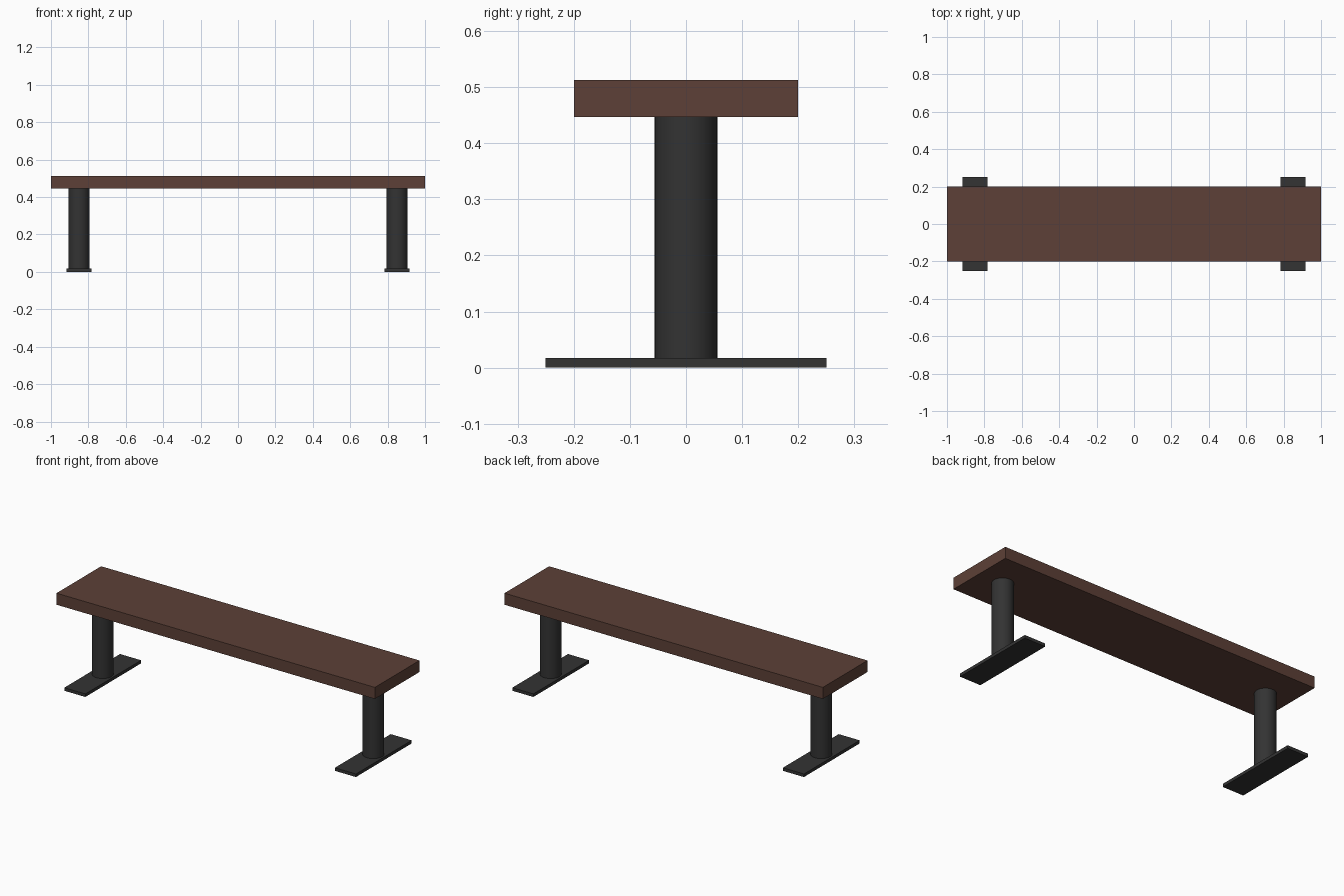
import bpy, math

if "Cube" in bpy.data.objects:
    bpy.data.objects.remove(bpy.data.objects["Cube"])


def material(name, rgb):
    m = bpy.data.materials.new(name)
    m.diffuse_color = (*rgb, 1)
    m.use_nodes = True
    m.node_tree.nodes["Principled BSDF"].inputs["Base Color"].default_value = m.diffuse_color
    return m


wood = material("dark brown wood", (0.109, 0.051, 0.038))
metal = material("dark grey metal", (0.033, 0.033, 0.033))


def box(name, x, z0, z1, sx, sy, mat):
    bpy.ops.mesh.primitive_cube_add(size=1, location=(x, 0, (z0 + z1) / 2))
    ob = bpy.context.object
    ob.name = name
    ob.scale = (sx, sy, z1 - z0)
    bpy.ops.object.transform_apply(location=False, rotation=False, scale=True)
    ob.data.materials.append(mat)


# Plank seat
box("seat", 0, 0.447, 0.5125, 2.0, 0.4, wood)

# Round legs standing on flat foot plates
for side, x in (("left", -0.85), ("right", 0.85)):
    box(side + "_foot_plate", x, 0, 0.0175, 0.132, 0.5, metal)
    bpy.ops.mesh.primitive_cylinder_add(
        vertices=32, radius=0.056, depth=0.447 - 0.0175,
        location=(x, 0, (0.447 + 0.0175) / 2))
    leg = bpy.context.object
    leg.name = side + "_leg"
    leg.data.materials.append(metal)
    bpy.ops.object.shade_smooth_by_angle(angle=math.radians(30))
